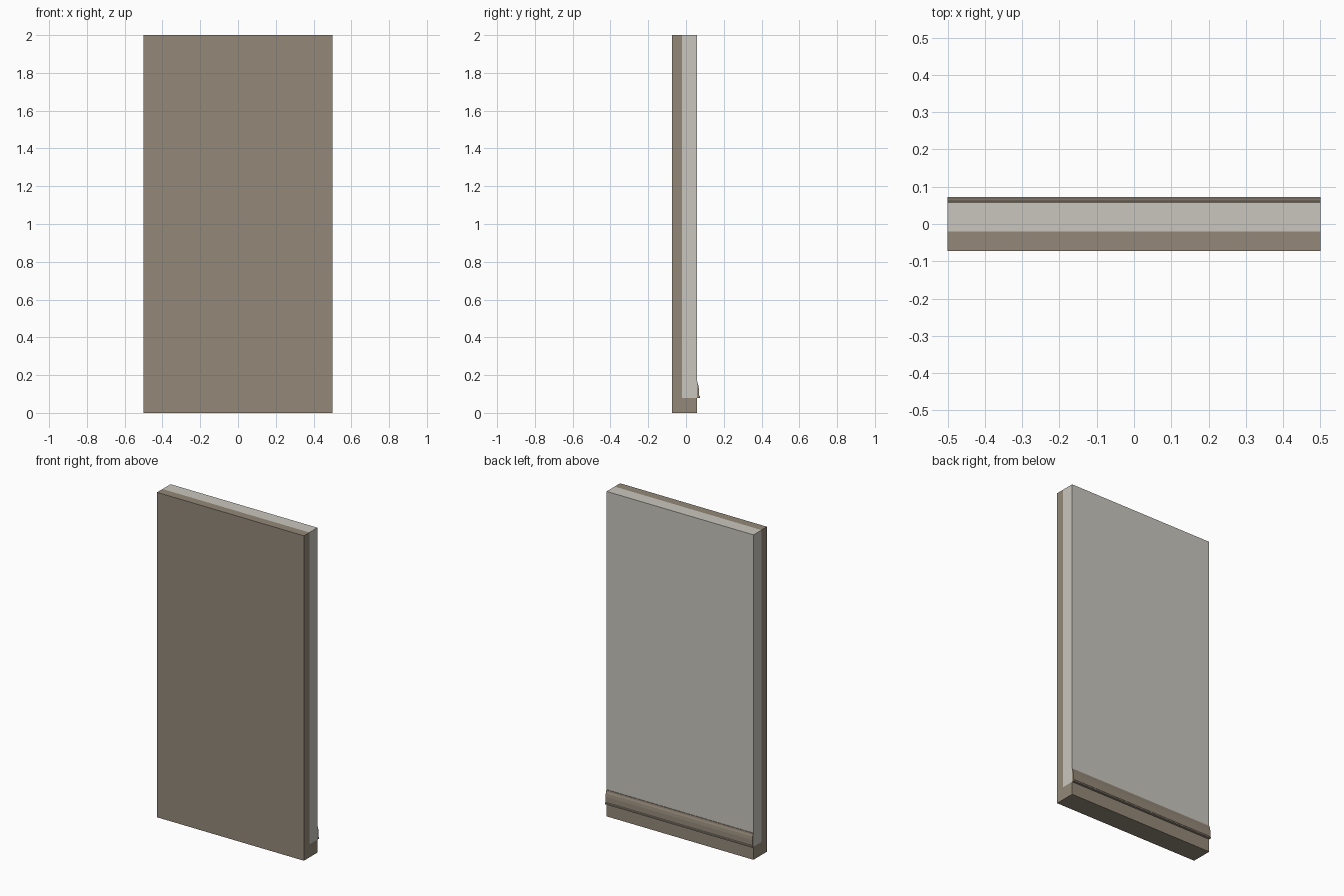
import bpy
import bmesh

cube = bpy.data.objects.get("Cube")
if cube:
    bpy.data.objects.remove(cube, do_unlink=True)


def material(name, rgb):
    mat = bpy.data.materials.new(name)
    mat.use_nodes = True
    colour = (*rgb, 1.0)
    mat.diffuse_color = colour
    mat.node_tree.nodes["Principled BSDF"].inputs["Base Color"].default_value = colour
    return mat


def extrude_profile(name, profile, mat, half_width=0.5):
    """Sweep a closed (y, z) outline across the width of the panel."""
    bm = bmesh.new()
    face = bm.faces.new([bm.verts.new((-half_width, y, z)) for y, z in profile])
    swept = bmesh.ops.extrude_face_region(bm, geom=[face])
    verts = [v for v in swept["geom"] if isinstance(v, bmesh.types.BMVert)]
    bmesh.ops.translate(bm, verts=verts, vec=(2 * half_width, 0, 0))
    bmesh.ops.recalc_face_normals(bm, faces=bm.faces)
    mesh = bpy.data.meshes.new(name)
    bm.to_mesh(mesh)
    bm.free()
    mesh.materials.append(mat)
    obj = bpy.data.objects.new(name, mesh)
    bpy.context.collection.objects.link(obj)
    return obj


brown = material("taupe cladding", (0.296, 0.250, 0.191))
light = material("pale insulation", (0.584, 0.565, 0.515))

FRONT, JOINT, BACK, TIP = -0.073, -0.02, 0.058, 0.073
SILL, TOP = 0.08, 2.0

# Front sheet with its foot under the insulation
extrude_profile("front_sheet_and_foot", [
    (FRONT, 0), (BACK, 0), (BACK, SILL), (JOINT, SILL), (JOINT, TOP), (FRONT, TOP),
], brown)

# Pale core resting on the foot
extrude_profile("insulation_core", [
    (JOINT, SILL), (BACK, SILL), (BACK, TOP), (JOINT, TOP),
], light)

# Moulded skirting strip along the back
extrude_profile("skirting_strip", [
    (BACK, SILL), (TIP, SILL), (TIP, 0.088), (0.070, 0.092), (0.069, 0.125),
    (0.066, 0.145), (0.062, 0.155), (0.061, 0.165), (BACK, 0.165),
], brown)
